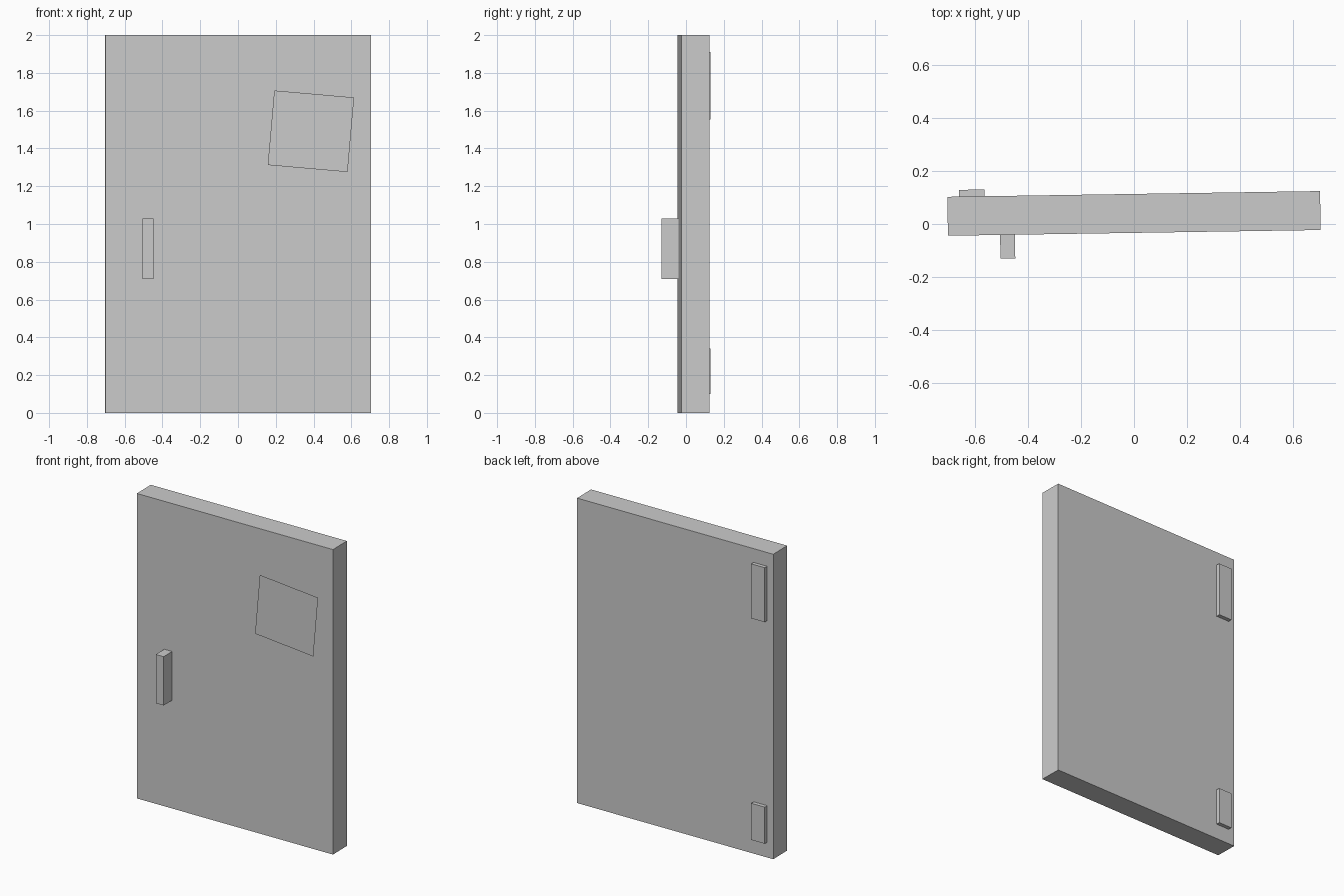
import bpy
import math
from mathutils import Matrix, Vector

if "Cube" in bpy.data.objects:
    bpy.data.objects.remove(bpy.data.objects["Cube"])

TILT = math.radians(0.88)      # the door stands slightly ajar
CENTRE = Vector((0, 0.04, 0))  # middle of the door slab in plan
WIDTH, DEPTH, HEIGHT = 1.408, 0.147, 2.0

grey = bpy.data.materials.new("light grey")
grey.diffuse_color = (0.6, 0.6, 0.6, 1)
grey.use_nodes = True
grey.node_tree.nodes["Principled BSDF"].inputs["Base Color"].default_value = grey.diffuse_color


def add_box(name, x, y, z):
    """Box from (low, high) ranges in the door's own frame."""
    bpy.ops.mesh.primitive_cube_add(size=1)
    box = bpy.context.object
    box.name = name
    size = Matrix.Diagonal((x[1] - x[0], y[1] - y[0], z[1] - z[0], 1))
    move = Matrix.Translation((sum(x) / 2, sum(y) / 2, sum(z) / 2))
    turn = Matrix.Translation(CENTRE) @ Matrix.Rotation(TILT, 4, 'Z')
    box.data.transform(turn @ move @ size)
    box.data.materials.append(grey)
    return box


# Door slab
half = DEPTH / 2
add_box("door", (-WIDTH / 2, WIDTH / 2), (-half, half), (0, HEIGHT))

# Pull handle on the front
add_box("handle", (-0.507, -0.451), (-0.163, -half), (0.71, 1.03))

# Hinge plates on the back
for name, z in (("upper_hinge", (1.553, 1.91)), ("lower_hinge", (0.10, 0.34))):
    add_box(name, (-0.66, -0.563), (half, 0.099), z)

# Thin notice sheet hung askew just off the front face
bpy.ops.mesh.primitive_plane_add(size=1)
notice = bpy.context.object
notice.name = "notice"
notice.data.transform(
    Matrix.Translation((0.386, -0.048, 1.491))
    @ Matrix.Rotation(math.radians(5), 4, 'Y')
    @ Matrix.Rotation(math.radians(90), 4, 'X')
    @ Matrix.Diagonal((0.424, 0.396, 1, 1)))
notice.data.materials.append(grey)
